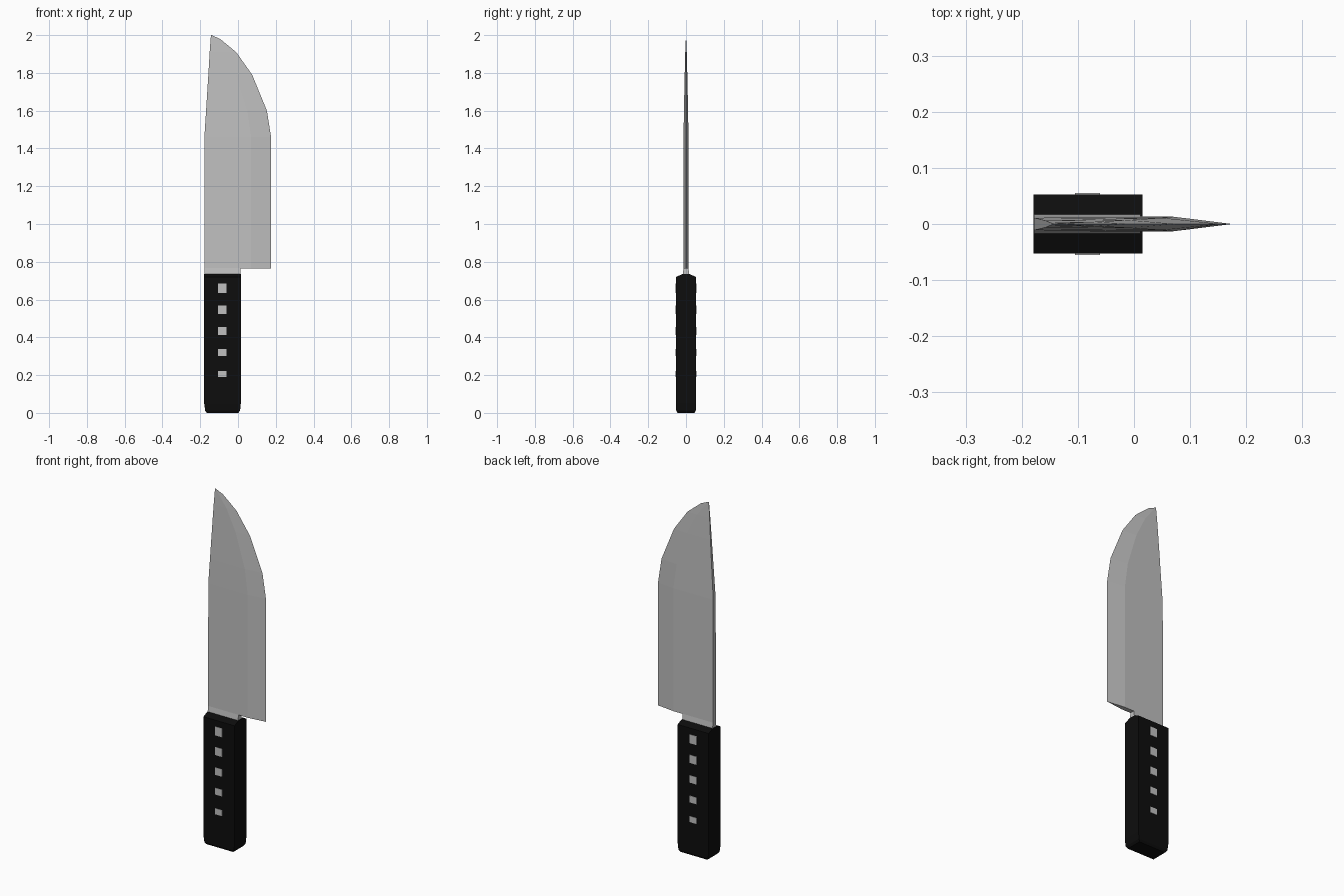
import bpy, bmesh

if "Cube" in bpy.data.objects:
    bpy.data.objects.remove(bpy.data.objects["Cube"], do_unlink=True)


def material(name, colour, roughness):
    m = bpy.data.materials.new(name)
    m.use_nodes = True
    m.diffuse_color = (*colour, 1)
    bsdf = m.node_tree.nodes["Principled BSDF"]
    bsdf.inputs["Base Color"].default_value = (*colour, 1)
    bsdf.inputs["Roughness"].default_value = roughness
    return m


steel = material("steel grey", (0.53, 0.53, 0.53), 0.5)
black = material("handle black", (0.004, 0.004, 0.004), 0.6)


def loft(name, rings, mat):
    """Skin a stack of equal-length rings and cap both ends."""
    bm = bmesh.new()
    rows = [[bm.verts.new(p) for p in ring] for ring in rings]
    for a, b in zip(rows, rows[1:]):
        for i in range(len(a)):
            j = (i + 1) % len(a)
            bm.faces.new((a[i], a[j], b[j], b[i]))
    bm.faces.new(rows[0][::-1])
    bm.faces.new(rows[-1])
    bmesh.ops.remove_doubles(bm, verts=bm.verts, dist=0.0001)
    bmesh.ops.dissolve_degenerate(bm, edges=bm.edges, dist=0.0001)
    bmesh.ops.recalc_face_normals(bm, faces=bm.faces)
    mesh = bpy.data.meshes.new(name)
    bm.to_mesh(mesh)
    bm.free()
    mesh.materials.append(mat)
    obj = bpy.data.objects.new(name, mesh)
    bpy.context.collection.objects.link(obj)
    return obj


def rectangle(x0, x1, half_y, z):
    return [(x0, -half_y, z), (x1, -half_y, z), (x1, half_y, z), (x0, half_y, z)]


def blade_section(z, spine, ridge, edge, t_spine, t_ridge):
    return [(spine, -t_spine, z), (ridge, -t_ridge, z), (edge, 0, z),
            (ridge, t_ridge, z), (spine, t_spine, z)]


# Blade: height, spine x, ridge x, edge x, half thickness at spine and ridge
SPINE, EDGE = -0.178, 0.175
sections = [
    (0.765, SPINE, 0.07, EDGE, 0.013, 0.013),
    (1.46, SPINE, 0.07, EDGE, 0.011, 0.013),
    (1.60, -0.169, 0.05, 0.153, 0.009, 0.011),
    (1.79, -0.157, -0.01, 0.075, 0.006, 0.007),
    (1.91, -0.15, -0.07, -0.01, 0.003, 0.004),
    (1.98, -0.145, -0.125, -0.095, 0.001, 0.001),
    (2.0, -0.143, -0.142, -0.14, 0.0004, 0.0004),
]
loft("blade", [blade_section(*s) for s in sections], steel)

# Bolster tapering from the handle into the blade
loft("bolster", [rectangle(SPINE, 0.012, 0.018, 0.725),
                 rectangle(SPINE, 0.012, 0.013, 0.766)], steel)

# Handle with chamfered butt and shoulders
loft("handle", [rectangle(-0.165, 0.002, 0.045, 0),
                rectangle(-0.174, 0.011, 0.052, 0.012),
                rectangle(-0.179, 0.015, 0.053, 0.05),
                rectangle(-0.179, 0.015, 0.053, 0.72),
                rectangle(-0.179, 0.015, 0.018, 0.735)], black)

# Square rivets, flush on both faces of the handle
for side, y in (("front", -0.053), ("back", 0.053)):
    for n in range(5):
        z = 0.66 - n * 0.1135
        h = 0.025 - n * 0.002
        plate = [[(px, y + dy, pz) for px, pz in
                  ((-0.105, z - h), (-0.061, z - h), (-0.061, z + h), (-0.105, z + h))]
                 for dy in (-0.002, 0.002)]
        loft(f"{side}_rivet_{n + 1}", plate, steel)
